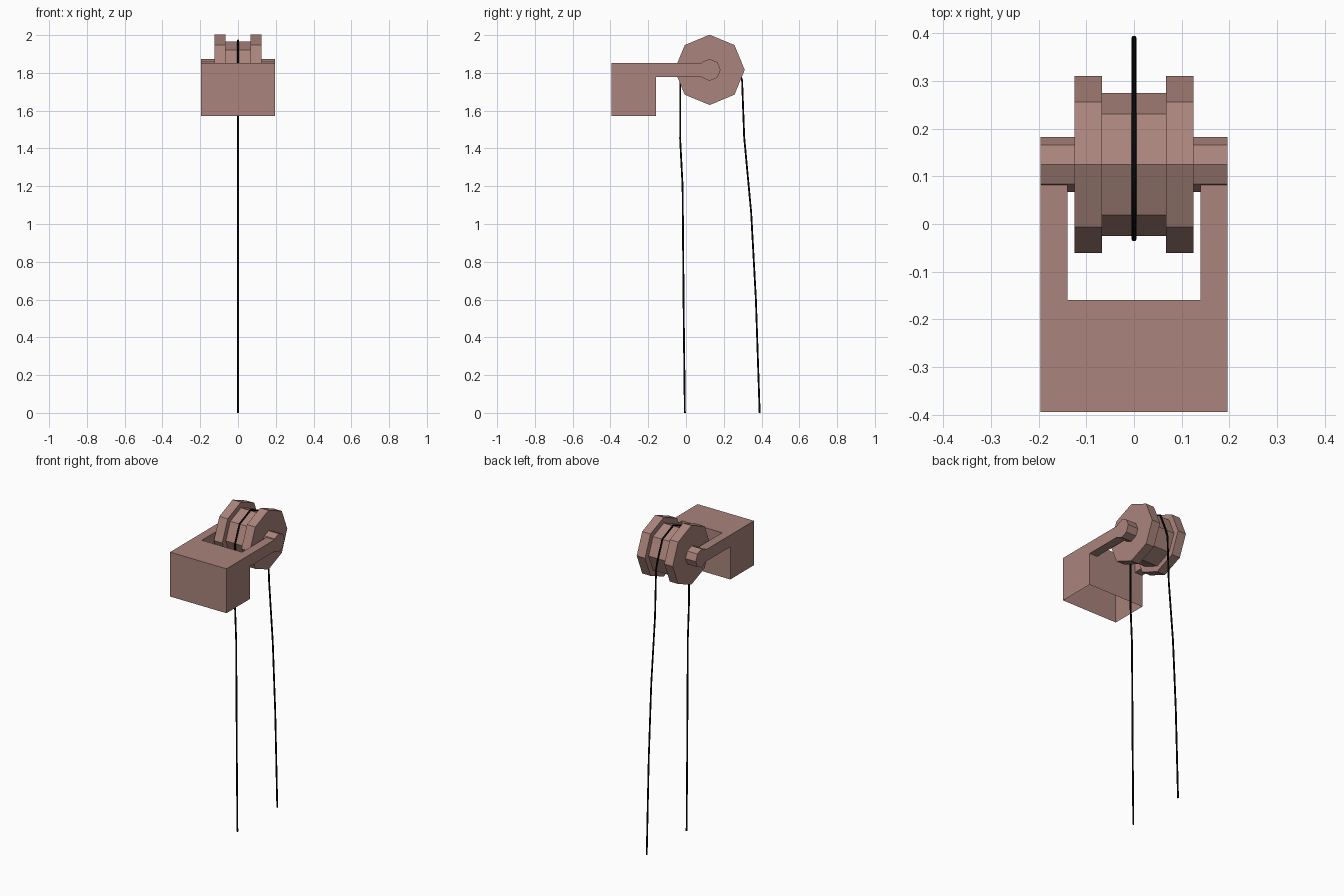
import bpy, bmesh, math
from mathutils import Matrix, Vector

cube = bpy.data.objects.get("Cube")
if cube:
    bpy.data.objects.remove(cube, do_unlink=True)


def material(name, rgb):
    m = bpy.data.materials.new(name)
    m.use_nodes = True
    m.diffuse_color = (*rgb, 1)
    m.node_tree.nodes["Principled BSDF"].inputs["Base Color"].default_value = (*rgb, 1)
    return m


brown = material("dusty brown", (0.40, 0.23, 0.20))
black = material("rope black", (0.002, 0.002, 0.002))
AXLE = Vector((0, 0.125, 1.816))


def finish(bm, name, mat):
    bmesh.ops.recalc_face_normals(bm, faces=bm.faces)
    mesh = bpy.data.meshes.new(name)
    bm.to_mesh(mesh)
    bm.free()
    mesh.materials.append(mat)
    ob = bpy.data.objects.new(name, mesh)
    bpy.context.collection.objects.link(ob)
    return ob


def box(bm, lo, hi):
    lo, hi = Vector(lo), Vector(hi)
    mat = Matrix.Translation((lo + hi) / 2) @ Matrix.Diagonal((*(hi - lo), 1))
    return bmesh.ops.create_cube(bm, size=1, matrix=mat)["verts"]


def spin_profile(name, profile):
    """Eight-sided solid around the axle from (x, radius) pairs."""
    bm = bmesh.new()
    rings = []
    for x, r in profile:
        rings.append([bm.verts.new(AXLE + Vector((x, r * math.cos(a), r * math.sin(a))))
                      for a in (i * math.pi / 4 for i in range(8))])
    for a, b in zip(rings, rings[1:]):
        for i in range(8):
            j = (i + 1) % 8
            bm.faces.new((a[i], a[j], b[j], b[i]))
    bm.faces.new(rings[0])
    bm.faces.new(rings[-1])
    return finish(bm, name, brown)


# Grooved pulley wheel and its axle
spin_profile("pulley_wheel", [(-0.125, 0.186), (-0.067, 0.186), (-0.067, 0.15),
                              (0.067, 0.15), (0.067, 0.186), (0.125, 0.186)])
spin_profile("axle", [(-0.196, 0.058), (0.196, 0.058)])

# Mounting block, hollow from below
bm = bmesh.new()
box(bm, (-0.196, -0.395, 1.573), (0.196, -0.16, 1.852))
bm.faces.ensure_lookup_table()
under = min(bm.faces, key=lambda f: f.calc_center_median().z)
bmesh.ops.inset_region(bm, faces=[under], thickness=0.04)
bmesh.ops.translate(bm, verts=under.verts, vec=(0, 0, 0.2))
finish(bm, "mounting_block", brown)

# Two arms that carry the axle
for side, name in ((-1, "right_arm"), (1, "left_arm")):
    bm = bmesh.new()
    xs = sorted((side * 0.14, side * 0.196))
    box(bm, (xs[0], -0.16, 1.778), (xs[1], 0.1, 1.852))
    finish(bm, name, brown)

# Rope hanging down both sides and passing over the groove
over = [(AXLE.y - 0.155 * math.cos(a), AXLE.z + 0.155 * math.sin(a))
        for a in (i * math.pi / 4 for i in range(5))]
path = [(-0.006, 0.0), (-0.012, 0.5), (-0.018, 1.2), (-0.031, 1.45), *over,
        (0.297, 1.76), (0.308, 1.46), (0.345, 1.06), (0.37, 0.6), (0.39, 0.0)]
curve = bpy.data.curves.new("rope", "CURVE")
curve.dimensions = "3D"
curve.bevel_depth = 0.0055
curve.bevel_resolution = 1
curve.use_fill_caps = True
spline = curve.splines.new("POLY")
spline.points.add(len(path) - 1)
for p, (y, z) in zip(spline.points, path):
    p.co = (0, y, z, 1)
curve.materials.append(black)
bpy.context.collection.objects.link(bpy.data.objects.new("rope", curve))
